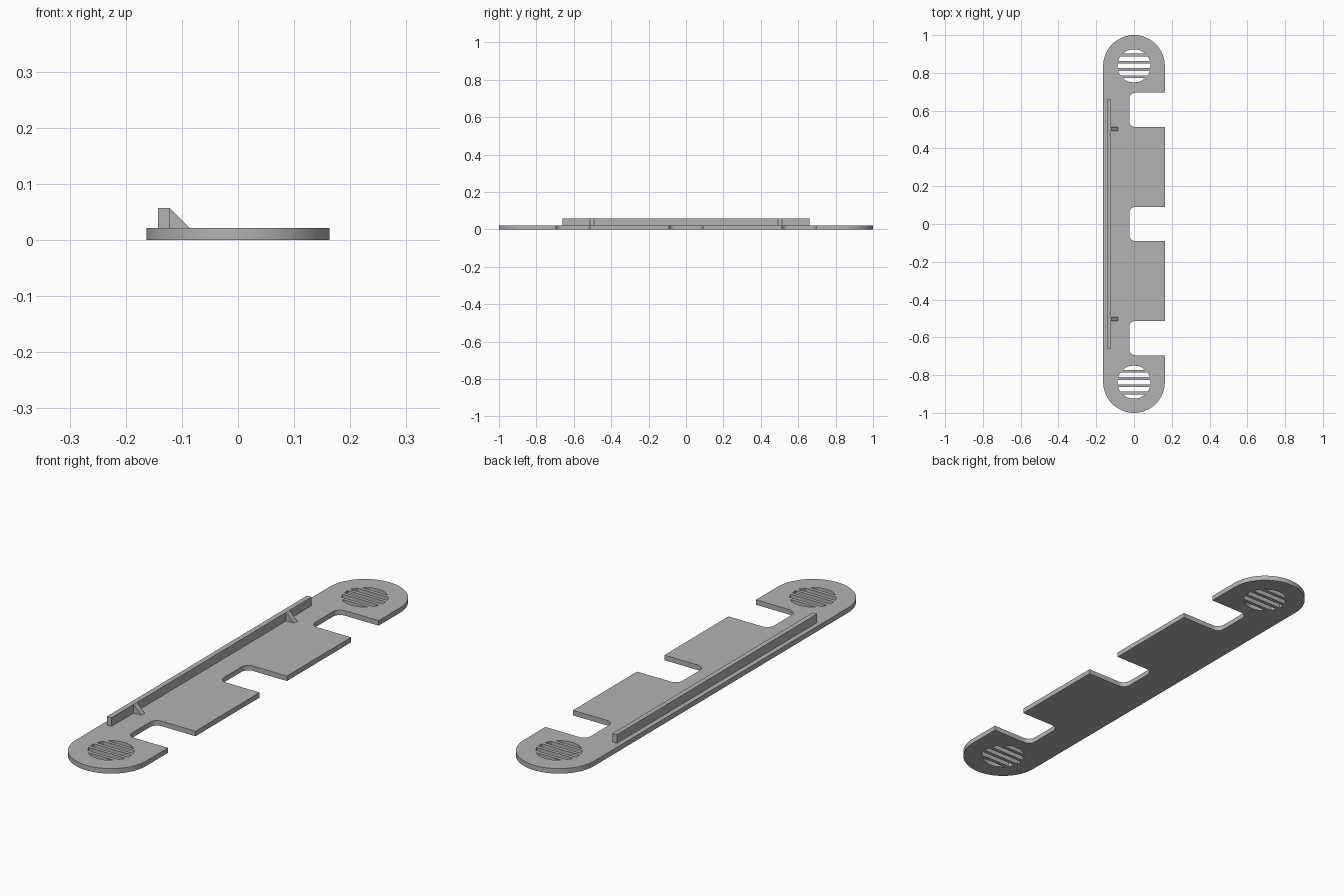
import bpy, bmesh
from math import sin, cos, pi, sqrt

if "Cube" in bpy.data.objects:
    bpy.data.objects.remove(bpy.data.objects["Cube"])

R = 0.163          # half width and end radius
END = 1 - R        # centre of each rounded end
T = 0.021          # plate thickness
TOP = 0.057        # top of the rail
NOTCH_X = -0.025   # inner edge of the notches
FILLET = 0.032

grey = bpy.data.materials.new("light grey")
grey.use_nodes = True
grey.diffuse_color = (0.45, 0.45, 0.45, 1)
grey.node_tree.nodes["Principled BSDF"].inputs["Base Color"].default_value = grey.diffuse_color


def arc(cx, cy, r, a0, a1, n):
    return [(cx + r * cos(a0 + (a1 - a0) * i / n), cy + r * sin(a0 + (a1 - a0) * i / n))
            for i in range(n + 1)]


def finish(name, mesh):
    obj = bpy.data.objects.new(name, mesh)
    bpy.context.collection.objects.link(obj)
    mesh.materials.clear()
    mesh.materials.append(grey)
    return obj


def prism(name, profile, y0, y1):
    """Extrude an xz profile along y."""
    bm = bmesh.new()
    face = bm.faces.new([bm.verts.new((x, y0, z)) for x, z in profile])
    ext = bmesh.ops.extrude_face_region(bm, geom=[face])["geom"]
    bmesh.ops.translate(bm, vec=(0, y1 - y0, 0),
                        verts=[v for v in ext if isinstance(v, bmesh.types.BMVert)])
    bmesh.ops.recalc_face_normals(bm, faces=bm.faces)
    mesh = bpy.data.meshes.new(name)
    bm.to_mesh(mesh)
    bm.free()
    return finish(name, mesh)


# Plate outline: rounded ends with three filleted notches on the left edge
outline = arc(0, END, R, 0, pi, 48) + arc(0, -END, R, pi, 2 * pi, 48)
for low, high in ((-0.695, -0.513), (-0.09, 0.09), (0.513, 0.695)):
    cx = NOTCH_X + FILLET
    outline += [(R, low)]
    outline += arc(cx, low + FILLET, FILLET, 1.5 * pi, pi, 8)
    outline += arc(cx, high - FILLET, FILLET, pi, pi / 2, 8)
    outline += [(R, high)]
loops = [outline]

# Vent slots: a circle at each end divided by four slats
VENT, SLAT, COUNT = 0.088, 0.015, 5
gap = (2 * VENT - SLAT * (COUNT - 1)) / COUNT
for end in (-END, END):
    for i in range(COUNT):
        y0 = -VENT + i * (gap + SLAT)
        ys = [y0 + gap * k / 8 for k in range(9)]
        right = [(sqrt(max(VENT ** 2 - y * y, 1e-6)), end + y) for y in ys]
        loops.append(right + [(-x, y) for x, y in reversed(right)])

curve = bpy.data.curves.new("plate_outline", "CURVE")
curve.dimensions = "2D"
curve.fill_mode = "BOTH"
curve.extrude = T / 2
for pts in loops:
    spline = curve.splines.new("POLY")
    spline.points.add(len(pts) - 1)
    for p, (x, y) in zip(spline.points, pts):
        p.co = (x, y, T / 2, 1)
    spline.use_cyclic_u = True
helper = bpy.data.objects.new("plate_outline", curve)
bpy.context.collection.objects.link(helper)
bpy.context.view_layer.update()
mesh = bpy.data.meshes.new_from_object(
    helper.evaluated_get(bpy.context.evaluated_depsgraph_get()))
bpy.data.objects.remove(helper)

# Weld the caps to the walls and seat the plate on the ground
bm = bmesh.new()
bm.from_mesh(mesh)
bmesh.ops.remove_doubles(bm, verts=bm.verts, dist=1e-5)
bmesh.ops.recalc_face_normals(bm, faces=bm.faces)
base = min(v.co.z for v in bm.verts)
bmesh.ops.translate(bm, vec=(0, 0, -base), verts=bm.verts)
bm.to_mesh(mesh)
bm.free()
plate = finish("plate", mesh)
bpy.context.view_layer.objects.active = plate
plate.select_set(True)
bpy.ops.object.shade_smooth_by_angle(angle=pi / 6)

# Upright rail with two triangular gussets
RAIL_L, RAIL_R = -0.122, -0.143
prism("rail", [(RAIL_R, T), (RAIL_L, T), (RAIL_L, TOP), (RAIL_R, TOP)], -0.66, 0.66)
for name, y in (("front_gusset", -0.503), ("back_gusset", 0.503)):
    prism(name, [(RAIL_L, T), (-0.086, T), (RAIL_L, TOP)], y - 0.011, y + 0.011)
